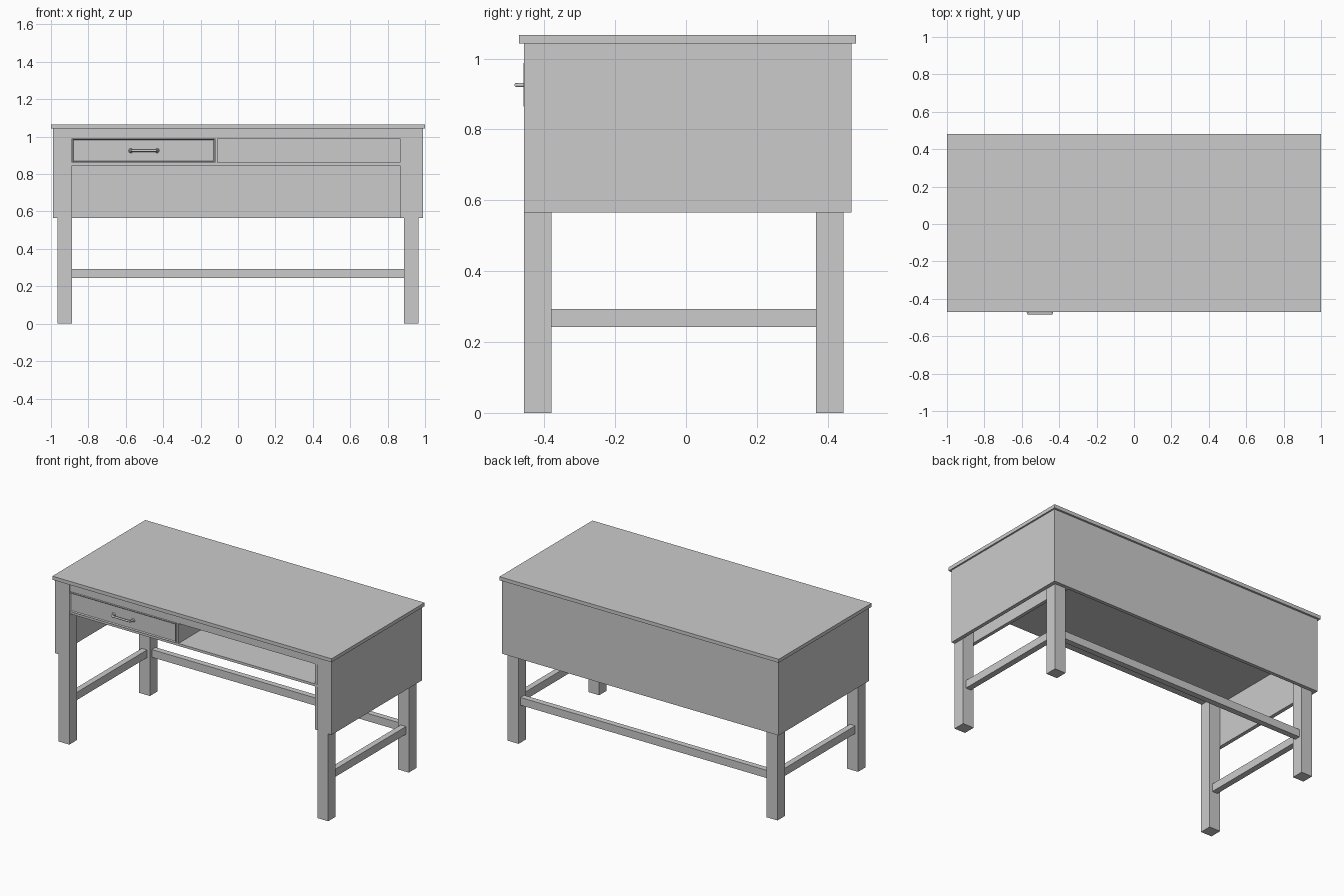
import bpy, bmesh, math
from mathutils import Vector

if "Cube" in bpy.data.objects:
    bpy.data.objects.remove(bpy.data.objects["Cube"])


def box(name, x, y, z):
    """Axis-aligned box from (min, max) ranges."""
    bm = bmesh.new()
    bmesh.ops.create_cube(bm, size=1)
    for v in bm.verts:
        v.co = Vector([r[0] if c < 0 else r[1] for c, r in zip(v.co, (x, y, z))])
    me = bpy.data.meshes.new(name)
    bm.to_mesh(me)
    bm.free()
    ob = bpy.data.objects.new(name, me)
    bpy.context.collection.objects.link(ob)
    return ob


def rod(name, a, b, r1, r2, sides=12):
    """Tapered cylinder from point a to point b."""
    a, b = Vector(a), Vector(b)
    d = b - a
    bpy.ops.mesh.primitive_cone_add(vertices=sides, radius1=r1, radius2=r2,
                                    depth=d.length, location=(a + b) / 2,
                                    rotation=d.to_track_quat('Z', 'Y').to_euler())
    ob = bpy.context.object
    ob.name = name
    bpy.ops.object.shade_smooth_by_angle(angle=math.radians(40))
    return ob


LEG_IN, LEG_OUT, SIDE = 0.888, 0.966, 0.99
FRONT, BACK = -0.457, 0.444
TOP = 1.043

# Table top
box("table_top", (-1, 1), (-0.471, 0.48), (TOP, 1.066))

# Legs, side stretchers and side panels, mirrored left and right
for s, side in ((-1, "left"), (1, "right")):
    def span(a, b):
        return tuple(sorted((s * a, s * b)))
    box(f"front_leg_{side}", span(LEG_IN, LEG_OUT), (FRONT, -0.38), (0, TOP))
    box(f"back_leg_{side}", span(LEG_IN, LEG_OUT), (0.367, BACK), (0, TOP))
    box(f"side_stretcher_{side}", span(0.908, 0.946), (-0.38, 0.367), (0.243, 0.293))
    box(f"side_panel_{side}", span(LEG_OUT, SIDE), (FRONT, 0.467), (0.565, TOP))

# Back panel and back stretcher
box("back_panel", (-SIDE, SIDE), (BACK, 0.467), (0.565, TOP))
box("back_stretcher", (-LEG_IN, LEG_IN), (0.387, 0.425), (0.243, 0.293))

# Front rail, shelf, divider and inner right board
box("top_rail", (-LEG_IN, LEG_IN), (-0.452, -0.428), (0.99, TOP))
box("shelf", (-LEG_OUT, LEG_OUT), (-0.452, BACK), (0.845, 0.861))
box("divider", (-0.122, -0.11), (-0.45, BACK), (0.861, TOP))
box("inner_board", (0.866, LEG_IN), (-0.45, BACK), (0.565, TOP))

# Drawer: bevelled front with a plain box behind it
front = box("drawer_front", (-0.885, -0.125), (-0.459, -0.435), (0.864, 0.987))
bm = bmesh.new()
bm.from_mesh(front.data)
face = min(bm.faces, key=lambda f: f.calc_center_median().y)
bmesh.ops.inset_region(bm, faces=[face], thickness=0.008, depth=0)
bmesh.ops.translate(bm, verts=face.verts, vec=(0, 0.006, 0))
bm.to_mesh(front.data)
bm.free()
box("drawer_bottom", (-0.87, -0.14), (-0.435, 0.4), (0.866, 0.876))
box("drawer_back", (-0.87, -0.14), (0.388, 0.4), (0.876, 0.97))
for x in (-0.87, -0.152):
    box("drawer_side", (x, x + 0.012), (-0.435, 0.388), (0.876, 0.97))

# Drawer handle: two flared posts joined by a bar that bends at its ends
HX, HZ = -0.503, 0.925
for s in (-1, 1):
    x = HX + s * 0.07
    rod("handle_base", (x, -0.452, HZ), (x, -0.459, HZ), 0.013, 0.009)
    rod("handle_post", (x, -0.457, HZ), (x - s * 0.008, -0.478, HZ), 0.006, 0.006)
rod("handle_bar", (HX - 0.066, -0.478, HZ), (HX + 0.066, -0.478, HZ), 0.006, 0.006)
